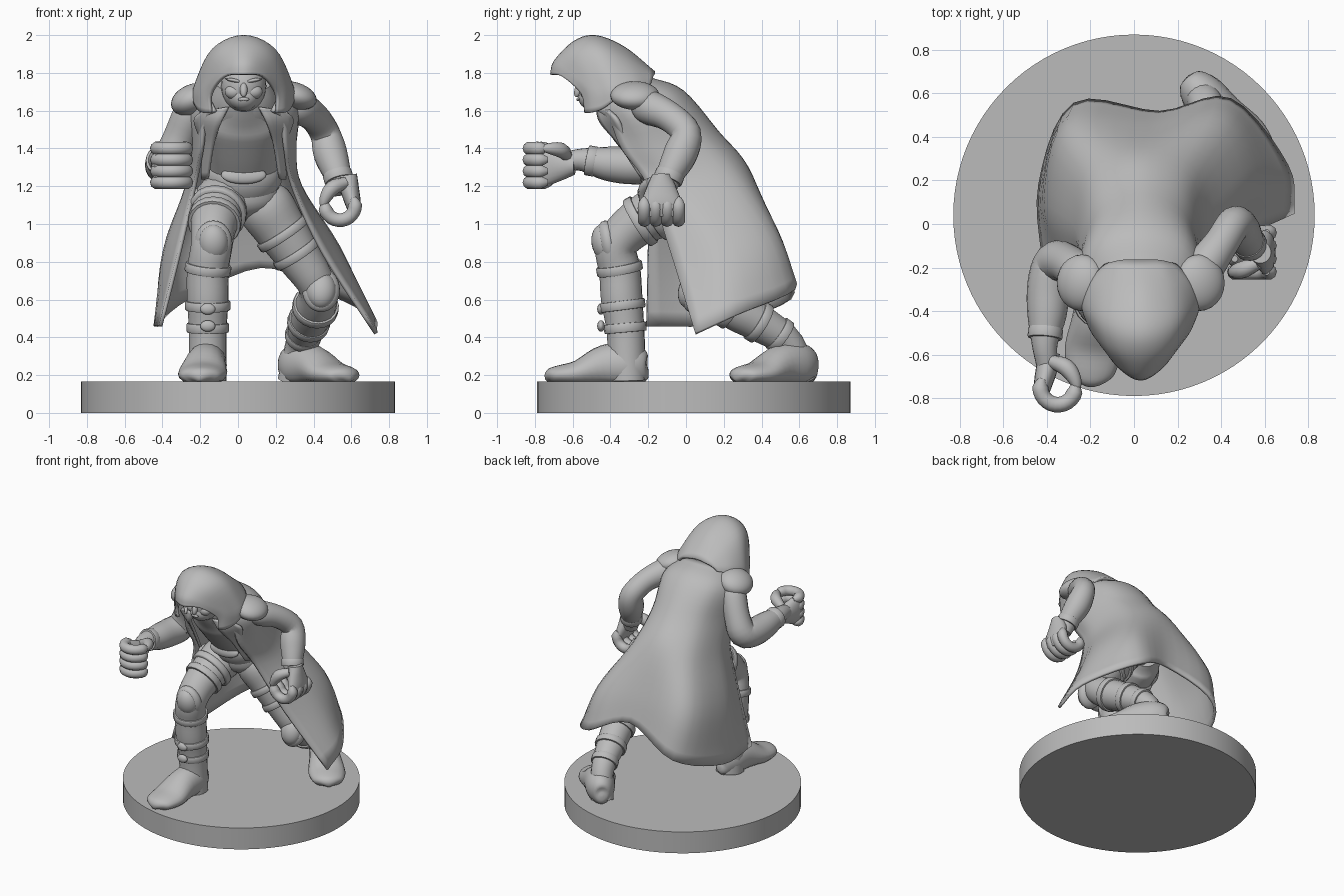
import bpy, bmesh, math
from mathutils import Vector, Matrix

old = bpy.data.objects.get("Cube")
if old:
    bpy.data.objects.remove(old)

grey = bpy.data.materials.new("sculpt grey")
grey.use_nodes = True
grey.diffuse_color = (0.5, 0.5, 0.5, 1)
grey.node_tree.nodes["Principled BSDF"].inputs["Base Color"].default_value = grey.diffuse_color
middle = .03  # sideways centre of the body


def finish(name, bm, angle=50):
    """Turn a bmesh into a smooth shaded, coloured object."""
    bmesh.ops.recalc_face_normals(bm, faces=bm.faces)
    mesh = bpy.data.meshes.new(name)
    bm.to_mesh(mesh)
    bm.free()
    mesh.materials.append(grey)
    obj = bpy.data.objects.new(name, mesh)
    bpy.context.collection.objects.link(obj)
    bpy.ops.object.select_all(action='DESELECT')
    obj.select_set(True)
    bpy.context.view_layer.objects.active = obj
    bpy.ops.object.shade_smooth_by_angle(angle=math.radians(angle))
    return obj


def spline(points, steps):
    """Smooth curve through points of any dimension."""
    pts = [Vector(p) for p in points]
    pts = [pts[0] * 2 - pts[1]] + pts + [pts[-1] * 2 - pts[-2]]
    out = []
    for before, start, end, after in zip(pts, pts[1:], pts[2:], pts[3:]):
        slope_in, slope_out = (end - before) / 2, (after - start) / 2
        for i in range(steps):
            t = i / steps
            ease = t * t * (3 - 2 * t)
            out.append(start.lerp(end, ease) + slope_in * t * (1 - t) ** 2
                       - slope_out * t * t * (1 - t))
    return out + [pts[-2]]


def skin(bm, rows, closed):
    """Bridge rows of points with quads."""
    grid = [[bm.verts.new(p) for p in row] for row in rows]
    count = len(grid[0])
    for lower, upper in zip(grid, grid[1:]):
        for i in range(count if closed else count - 1):
            j = (i + 1) % count
            bm.faces.new((lower[i], lower[j], upper[j], upper[i]))
    if closed:
        bm.faces.new(grid[0])
        bm.faces.new(grid[-1])


def even(rings):
    """Give every ring both a width and a height."""
    return [tuple(r) + (r[3],) if len(r) == 4 else r for r in rings]


def tube(name, rings, steps=4, sides=20, floor=None, bm=None, matrix=Matrix()):
    """Loft of round rings (x, y, z, radius) or oval ones (x, y, z, width, height)."""
    rings = spline(even(rings), steps)
    target = bm or bmesh.new()
    centres = [Vector(r[:3]) for r in rings]
    rows, side = [], None
    for i, ring in enumerate(rings):
        t = (centres[min(i + 1, len(rings) - 1)] - centres[max(i - 1, 0)]).normalized()
        if side is None:
            side = Vector((1, 0, 0)) if abs(t.z) > 0.7 else Vector((0, 0, 1)).cross(t)
        side = (side - t * side.dot(t)).normalized()
        up = t.cross(side)
        row = []
        for k in range(sides):
            a = math.tau * k / sides
            p = centres[i] + side * math.cos(a) * ring[3] + up * math.sin(a) * ring[4]
            if floor:
                p.z = max(p.z, floor)
            row.append(matrix @ p)
        rows.append(row)
    skin(target, rows, True)
    return None if bm else finish(name, target)


def strap(name, limb, place, height=.05):
    """Band wrapped round a limb, at a place counted along its rings."""
    path = spline(even(limb), 10)
    i = round(place * 10)
    centre = Vector(path[i][:3])
    half = (Vector(path[i + 1][:3]) - Vector(path[i - 1][:3])).normalized() * height / 2
    radius = path[i][3] * 1.12
    tube(name, [(*(centre + half * k), radius * s) for k, s in
                ((-1, .85), (-.95, .97), (-.7, 1), (.7, 1), (.95, .97), (1, .85))], steps=1)


def mirrored(half):
    """Complete an arch whose last point lies on the middle line."""
    return ([(middle - x, y, z) for x, y, z in half]
            + [(middle + x, y, z) for x, y, z in reversed(half[:-1])])


def sheet(name, rows, thick=.02):
    """Curved cloth through rows of control points."""
    rows = [spline(r, 5) for r in rows]
    rows = list(zip(*[spline(col, 5) for col in zip(*rows)]))
    bm = bmesh.new()
    skin(bm, rows, False)
    mod = finish(name, bm).modifiers.new("thickness", 'SOLIDIFY')
    mod.thickness, mod.offset = thick, 0


def ball(name, centre, size, tilt=(0, 0, 0)):
    bm = bmesh.new()
    bmesh.ops.create_uvsphere(bm, u_segments=24, v_segments=14, radius=1)
    obj = finish(name, bm)
    obj.location, obj.scale, obj.rotation_euler = centre, size, tilt


def hand(name, matrix):
    """Gripping fist: fingers stacked along local z, wrist on local +y."""
    bm = bmesh.new()
    for k in range(4):
        path = []
        for i in range(9):
            a = math.radians(150 + 28 * i)
            path.append((.08 * math.cos(a), .08 * math.sin(a), .09 - .06 * k,
                         .015 if i in (0, 8) else .036))
        tube(name, path, steps=2, sides=10, bm=bm, matrix=matrix)
    # palm, then thumb
    tube(name, [(-.04, .16, 0, .05), (-.05, .09, 0, .05, .08),
                (-.07, 0, 0, .04, .11), (-.07, -.06, 0, .02, .09)], bm=bm, matrix=matrix)
    tube(name, [(-.03, .12, .05, .03), (.04, .09, .08, .04), (.08, .03, .09, .03),
                (.09, -.03, .09, .01)], sides=10, bm=bm, matrix=matrix)
    finish(name, bm)


def boot(name, ankle, turn):
    """Rounded shoe standing on the base, its toe on local -y."""
    rings = [(0, .1, .23, .01), (0, .08, .23, .06, .08), (0, 0, .25, .1, .12),
             (0, -.13, .25, .11), (0, -.27, .21, .13, .07), (0, -.38, .2, .11, .05),
             (0, -.42, .19, .07, .04), (0, -.44, .17, .01)]
    tube(name, rings, floor=.16,
         matrix=Matrix.Translation(ankle) @ Matrix.Rotation(turn, 4, 'Z'))


# Round base
bm = bmesh.new()
bmesh.ops.create_cone(bm, cap_ends=True, segments=96, radius1=.83, radius2=.83, depth=.165,
                      matrix=Matrix.Translation((0, .04, .0825)))
finish("base", bm, 30)

# Torso, belt and pouch
tube("torso", [(middle, .03, 1.03, .07), (middle, 0, 1.13, .19, .15),
               (middle, -.05, 1.26, .18, .14), (middle, -.17, 1.42, .2, .15),
               (middle, -.27, 1.56, .22, .16), (middle, -.37, 1.64, .14, .12),
               (middle, -.45, 1.7, .08)], sides=28)
tube("belt", [(middle, -.03, 1.21, .18, .14), (middle, -.04, 1.22, .2, .16),
              (middle, -.06, 1.29, .2, .16), (middle, -.06, 1.3, .18, .14)], steps=1, sides=28)
ball("belt_buckle", (middle, -.21, 1.26), (.12, .03, .05), (-.3, 0, 0))
ball("hip_pouch", (-.22, -.09, 1.1), (.05, .08, .09), (-.3, 0, 0))

# Long open coat, from nape over the waist to the lopsided hem
coat = [mirrored(half) for half in (
    [(.15, -.47, 1.6), (.19, -.36, 1.7), (.13, -.24, 1.75), (0, -.2, 1.77)],
    [(.2, -.4, 1.55), (.28, -.27, 1.6), (.2, -.08, 1.67), (0, -.02, 1.7)],
    [(.22, -.34, 1.4), (.27, -.15, 1.4), (.19, .08, 1.46), (0, .17, 1.48)],
    [(.26, -.2, 1.2), (.3, 0, 1.2), (.23, .26, 1.25), (0, .32, 1.3)])]
coat += [
    [(-.31, -.2, .85), (-.39, .09, .85), (-.3, .44, .93), (.07, .44, 1),
     (.4, .47, .93), (.53, .2, .88), (.45, -.08, .85)],
    [(-.41, -.21, .46), (-.43, .18, .47), (-.27, .55, .6), (.12, .51, .77),
     (.44, .57, .65), (.7, .27, .52), (.73, .05, .42)]]
sheet("coat", coat)

# Lapels either side of the chest, and the collar
for name, s in (("right_lapel", -1), ("left_lapel", 1)):
    sheet(name, [[(middle + s * x, y, z) for x, y, z in row] for row in (
        [(.08, -.47, 1.62), (.22, -.41, 1.6)], [(.12, -.45, 1.54), (.26, -.36, 1.55)],
        [(.16, -.35, 1.42), (.22, -.3, 1.42)], [(.19, -.23, 1.24), (.22, -.2, 1.24)])])
tube("collar", [(middle, -.28, 1.6, .2, .16), (middle, -.34, 1.67, .18, .15),
                (middle, -.38, 1.75, .15, .13)])

# Hood, half arches from brim to nape
sheet("hood", [mirrored(half) for half in (
    [(.17, -.53, 1.59), (.17, -.55, 1.69), (.1, -.65, 1.78), (0, -.71, 1.79)],
    [(.21, -.5, 1.59), (.2, -.52, 1.72), (.1, -.64, 1.83), (0, -.69, 1.86)],
    [(.24, -.44, 1.61), (.23, -.46, 1.72), (.14, -.56, 1.9), (0, -.59, 1.96)],
    [(.26, -.37, 1.66), (.25, -.38, 1.74), (.16, -.45, 1.92), (0, -.48, 1.99)],
    [(.23, -.27, 1.71), (.21, -.28, 1.77), (.13, -.32, 1.88), (0, -.33, 1.93)],
    [(.16, -.19, 1.74), (.13, -.18, 1.77), (.08, -.17, 1.79), (0, -.17, 1.8)])])

# Head and face
ball("head", (middle, -.44, 1.73), (.12, .13, .14))
ball("jaw", (middle, -.49, 1.67), (.08, .08, .07))
ball("nose", (middle, -.57, 1.71), (.02, .02, .04), (-.3, 0, 0))
ball("mouth", (middle, -.57, 1.66), (.03, .01, .01))
for name, s in (("right", -1), ("left", 1)):
    ball(name + "_brow", (middle + s * .05, -.55, 1.76), (.05, .02, .01), (0, -s * .2, 0))
    ball(name + "_cheek", (middle + s * .05, -.52, 1.7), (.05, .04, .04))

# Arms with shoulder capes, cuffs and fists
ball("right_shoulder_cape", (-.24, -.27, 1.66), (.12, .13, .08), (0, -.4, 0))
ball("left_shoulder_cape", (.3, -.27, 1.68), (.12, .13, .07), (0, .3, 0))
right_arm = [(-.22, -.24, 1.66, .06), (-.25, -.22, 1.59, .09), (-.31, -.18, 1.45, .09),
             (-.36, -.18, 1.33, .1), (-.39, -.28, 1.31, .1), (-.4, -.42, 1.32, .09),
             (-.41, -.55, 1.34, .06), (-.4, -.64, 1.33, .05)]
left_arm = [(.27, -.24, 1.65, .06), (.32, -.2, 1.62, .09), (.4, -.09, 1.57, .08),
            (.46, 0, 1.48, .08), (.49, -.03, 1.37, .09), (.53, -.09, 1.25, .07),
            (.55, -.11, 1.16, .05)]
hand("right_fist", Matrix.Translation((-.35, -.75, 1.31)))
hand("left_fist", Matrix(((-1, 0, 0, .54), (0, 0, -1, -.13), (0, 1, 0, 1.1), (0, 0, 0, 1))))

# Legs and boots
right_leg = [(-.04, .06, 1.13, .1), (-.08, -.04, 1.12, .15), (-.11, -.16, 1.06, .14),
             (-.13, -.29, .98, .12), (-.14, -.37, .88, .11), (-.16, -.35, .75, .11),
             (-.16, -.34, .6, .11), (-.16, -.32, .43, .1), (-.16, -.31, .17, .1)]
left_leg = [(.1, .04, 1.16, .1), (.14, .03, 1.1, .15), (.22, .05, .98, .14),
            (.32, .07, .83, .12), (.42, .1, .67, .1), (.41, .24, .56, .11),
            (.37, .4, .47, .1), (.33, .55, .36, .08), (.29, .61, .17, .08)]
boot("right_boot", (-.16, -.3, 0), -.1)
boot("left_boot", (.31, .6, 0), .7)

# Limbs with their straps
for name, limb, places in (("right_arm", right_arm, (5.6,)), ("left_arm", left_arm, (5,)),
                           ("right_leg", right_leg, (2, 2.6, 4.9, 6.2, 6.9)),
                           ("left_leg", left_leg, (2.2, 2.9, 5, 5.9, 6.6))):
    tube(name, limb)
    for place in places:
        strap(name + "_strap", limb, place)
for z in (.55, .46):
    ball("boot_buckle", (-.16, -.45, z), (.04, .02, .03))

# Knee pads with rims
for name, centre, tilt in (("right_knee", (-.13, -.43, .9), .2), ("left_knee", (.44, .03, .65), -.3)):
    ball(name + "_pad", centre, (.08, .07, .1), (tilt, 0, 0))
    ball(name + "_rim", Vector(centre) + Vector((0, .02, 0)), (.1, .06, .12), (tilt, 0, 0))
